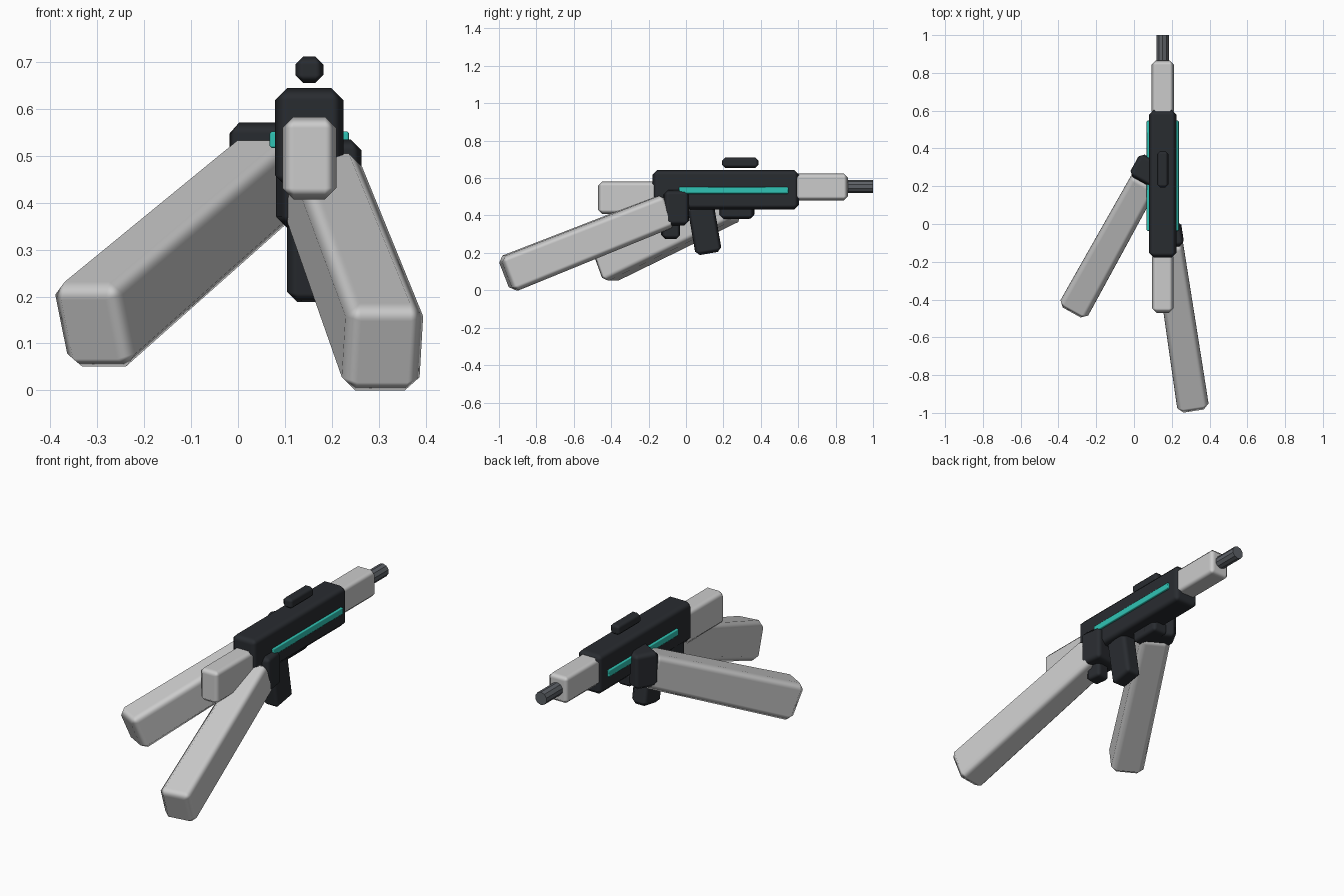
import bpy, bmesh, math
from mathutils import Vector, Matrix

if "Cube" in bpy.data.objects:
    bpy.data.objects.remove(bpy.data.objects["Cube"])


def material(name, rgb):
    m = bpy.data.materials.new(name)
    m.diffuse_color = (*rgb, 1)
    m.use_nodes = True
    m.node_tree.nodes["Principled BSDF"].inputs["Base Color"].default_value = m.diffuse_color
    return m


DARK = material("dark_polymer", (0.022, 0.025, 0.03))
TEAL = material("teal_glow", (0.03, 0.55, 0.46))
STEEL = material("steel", (0.11, 0.12, 0.135))


def finish(name, bm, matrix, bevel, mat):
    bmesh.ops.recalc_face_normals(bm, faces=bm.faces)
    for f in bm.faces:
        f.smooth = True
    me = bpy.data.meshes.new(name)
    bm.to_mesh(me)
    bm.free()
    ob = bpy.data.objects.new(name, me)
    bpy.context.collection.objects.link(ob)
    ob.matrix_world = matrix
    if mat:
        me.materials.append(mat)
    if bevel:
        b = ob.modifiers.new("chamfer", 'BEVEL')
        b.width = bevel
        b.segments = 1
        b.harden_normals = True
    return ob


def block(name, center, size, bevel, mat=None, pitch=0, yaw=0):
    """Chamfered box, pitched about x and then turned about z."""
    bm = bmesh.new()
    bmesh.ops.create_cube(bm, size=1)
    bmesh.ops.scale(bm, vec=size, verts=bm.verts)
    rot = Matrix.Rotation(yaw, 4, 'Z') @ Matrix.Rotation(pitch, 4, 'X')
    return finish(name, bm, Matrix.Translation(center) @ rot, bevel, mat)


def limb(name, start, end, size, taper, bevel):
    """Chamfered beam between two points, slightly thinner at its start."""
    start, end = Vector(start), Vector(end)
    d = end - start
    bm = bmesh.new()
    bmesh.ops.create_cube(bm, size=1)
    for v in bm.verts:
        k = taper if v.co.y < 0 else 1
        v.co = (v.co.x * size[0] * k, v.co.y * d.length, v.co.z * size[1] * k)
    rot = d.to_track_quat('Y', 'Z').to_matrix().to_4x4()
    return finish(name, bm, Matrix.Translation((start + end) / 2) @ rot, bevel, None)


CX = 0.152  # centre line of the rifle

# Rifle
block("receiver", (CX, 0.213, 0.538), (0.146, 0.782, 0.212), 0.026, DARK)
block("stock", (CX, -0.31, 0.495), (0.115, 0.32, 0.176), 0.024)
block("handguard", (CX, 0.72, 0.553), (0.118, 0.29, 0.145), 0.022)
block("sight", (CX, 0.29, 0.683), (0.06, 0.195, 0.056), 0.017, DARK)
block("pistol_grip", (CX, 0.1, 0.325), (0.095, 0.142, 0.26), 0.022, DARK, pitch=0.17)
for side, label in ((-1, "left"), (1, "right")):
    block(label + "_light_strip", (CX + side * 0.076, 0.255, 0.534),
          (0.018, 0.585, 0.036), 0.005, TEAL)

# Barrel
bm = bmesh.new()
bmesh.ops.create_cone(bm, cap_ends=True, segments=10, radius1=0.034, radius2=0.034, depth=0.2)
barrel = finish("barrel", bm, Matrix.Translation((CX, 0.9, 0.555))
                @ Matrix.Rotation(math.pi / 2, 4, 'X'), 0, STEEL)
for f in barrel.data.polygons:
    f.use_smooth = False

# Arms and hands
limb("right_arm", (0.18, -0.09, 0.43), (0.312, -0.965, 0.082), (0.168, 0.2), 0.92, 0.03)
limb("left_arm", (0.07, 0.25, 0.46), (-0.317, -0.446, 0.13), (0.168, 0.196), 0.92, 0.03)
block("right_hand", (0.172, -0.06, 0.441), (0.172, 0.135, 0.188), 0.024, DARK, yaw=0.15)
block("left_hand", (0.075, 0.28, 0.477), (0.165, 0.135, 0.188), 0.024, DARK, yaw=-0.5)
block("right_thumb", (0.172, -0.082, 0.325), (0.085, 0.095, 0.1), 0.02, DARK, yaw=0.15)
block("left_thumb", (0.12, 0.27, 0.42), (0.095, 0.18, 0.075), 0.02, DARK)
